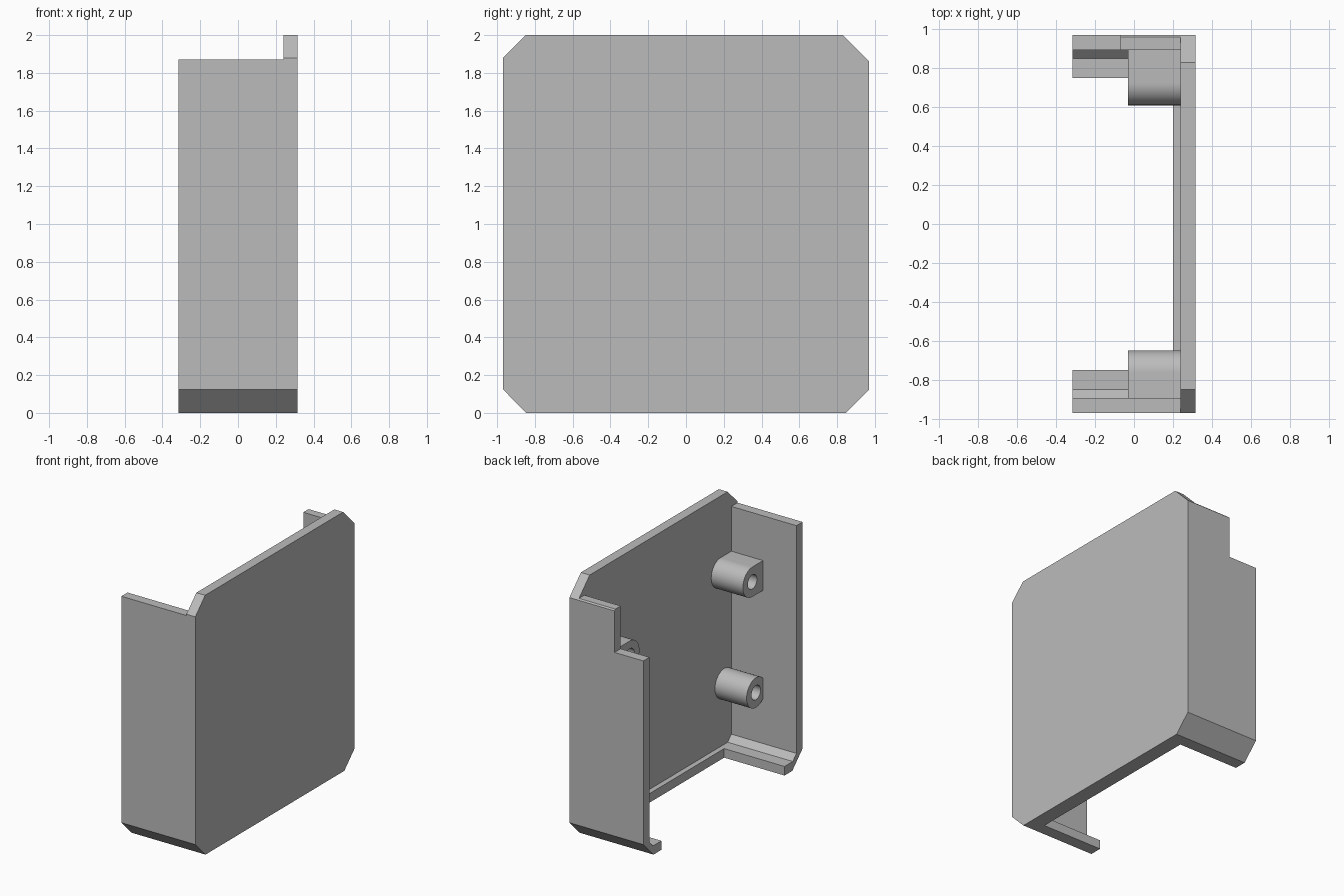
import bpy, bmesh, math

cube = bpy.data.objects.get("Cube")
if cube:
    bpy.data.objects.remove(cube, do_unlink=True)

grey = bpy.data.materials.new("light_grey")
grey.use_nodes = True
colour = (0.5, 0.5, 0.5, 1)
grey.diffuse_color = colour
grey.node_tree.nodes["Principled BSDF"].inputs["Base Color"].default_value = colour


def extrude(name, profile, x0, x1):
    """Extrude a (y, z) outline along x."""
    bm = bmesh.new()
    face = bm.faces.new([bm.verts.new((x0, y, z)) for y, z in profile])
    moved = bmesh.ops.extrude_face_region(bm, geom=[face])["geom"]
    verts = [v for v in moved if isinstance(v, bmesh.types.BMVert)]
    bmesh.ops.translate(bm, verts=verts, vec=(x1 - x0, 0, 0))
    bmesh.ops.recalc_face_normals(bm, faces=bm.faces)
    mesh = bpy.data.meshes.new(name)
    bm.to_mesh(mesh)
    bm.free()
    mesh.materials.append(grey)
    obj = bpy.data.objects.new(name, mesh)
    bpy.context.collection.objects.link(obj)
    return obj


def cut(obj, cutter):
    """Subtract the cutter, keep the result and discard the cutter."""
    mod = obj.modifiers.new("cut", "BOOLEAN")
    mod.operation = "DIFFERENCE"
    mod.solver = "EXACT"
    mod.object = cutter
    bpy.context.view_layer.update()
    graph = bpy.context.evaluated_depsgraph_get()
    result = bpy.data.meshes.new_from_object(obj.evaluated_get(graph))
    obj.modifiers.clear()
    obj.data = result
    bpy.data.objects.remove(cutter, do_unlink=True)


def arc(cy, cz, r, start, end, steps):
    angles = [start + (end - start) * i / steps for i in range(steps + 1)]
    return [(cy + r * math.cos(a), cz + r * math.sin(a)) for a in angles]


def box(y0, y1, z0, z1):
    return [(y0, z0), (y1, z0), (y1, z1), (y0, z1)]


LEFT, INNER, OUTER = -0.315, 0.24, 0.315
HALF, WALL = 0.97, 0.895

# Main panel with clipped corners
extrude("main_panel", [(-0.845, 0), (0.845, 0), (HALF, 0.125), (HALF, 1.86),
                       (0.83, 2), (-0.85, 2), (-HALF, 1.88), (-HALF, 0.125)],
        INNER, OUTER)

# Low lip along the bottom of the panel
extrude("bottom_lip", box(-0.75, 0.75, 0, 0.07), 0.2, INNER)

# Side walls, each turning in at the foot through a sloped corner
for name, side in (("front_wall", -1), ("back_wall", 1)):
    top = [(HALF, 1.86), (0.96, 1.87)] if side > 0 else [(HALF, 1.87)]
    outline = [(0.75, 0), (0.845, 0), (HALF, 0.125)] + top + [
        (WALL, 1.87), (WALL, 0.115), (0.85, 0.07), (0.75, 0.07)]
    wall = extrude(name, [(side * y, z) for y, z in outline], LEFT, INNER)
    if side > 0:
        # Notch in the upper outer corner
        cut(wall, extrude("notch_cutter", box(0.8, 1.1, 1.54, 2), -0.5, -0.07))

# Screw bosses: round towards the middle, flat against the wall
RADIUS = 0.115
for name, side, y, z in (("front_upper_boss", -1, 0.765, 1.41),
                         ("front_lower_boss", -1, 0.81, 0.54),
                         ("back_upper_boss", 1, 0.725, 1.41),
                         ("back_lower_boss", 1, 0.77, 0.54)):
    # Where the round reaches past the wall face, stop it there
    reach = min(WALL - y, RADIUS)
    a = math.acos(reach / RADIUS) if y > 0.78 else math.pi / 2
    outline = arc(y, z, RADIUS, a, 2 * math.pi - a, 32)
    if y <= 0.78:
        outline += [(WALL, z - RADIUS), (WALL, z + RADIUS)]
    boss = extrude(name, [(side * p, q) for p, q in outline], -0.03, INNER)
    hole = arc(side * y, z, 0.055, 0, 2 * math.pi, 32)[:-1]
    cut(boss, extrude("hole_cutter", hole, -0.1, 0.235))
    bpy.ops.object.select_all(action="DESELECT")
    boss.select_set(True)
    bpy.context.view_layer.objects.active = boss
    bpy.ops.object.shade_smooth_by_angle(angle=math.radians(30))
